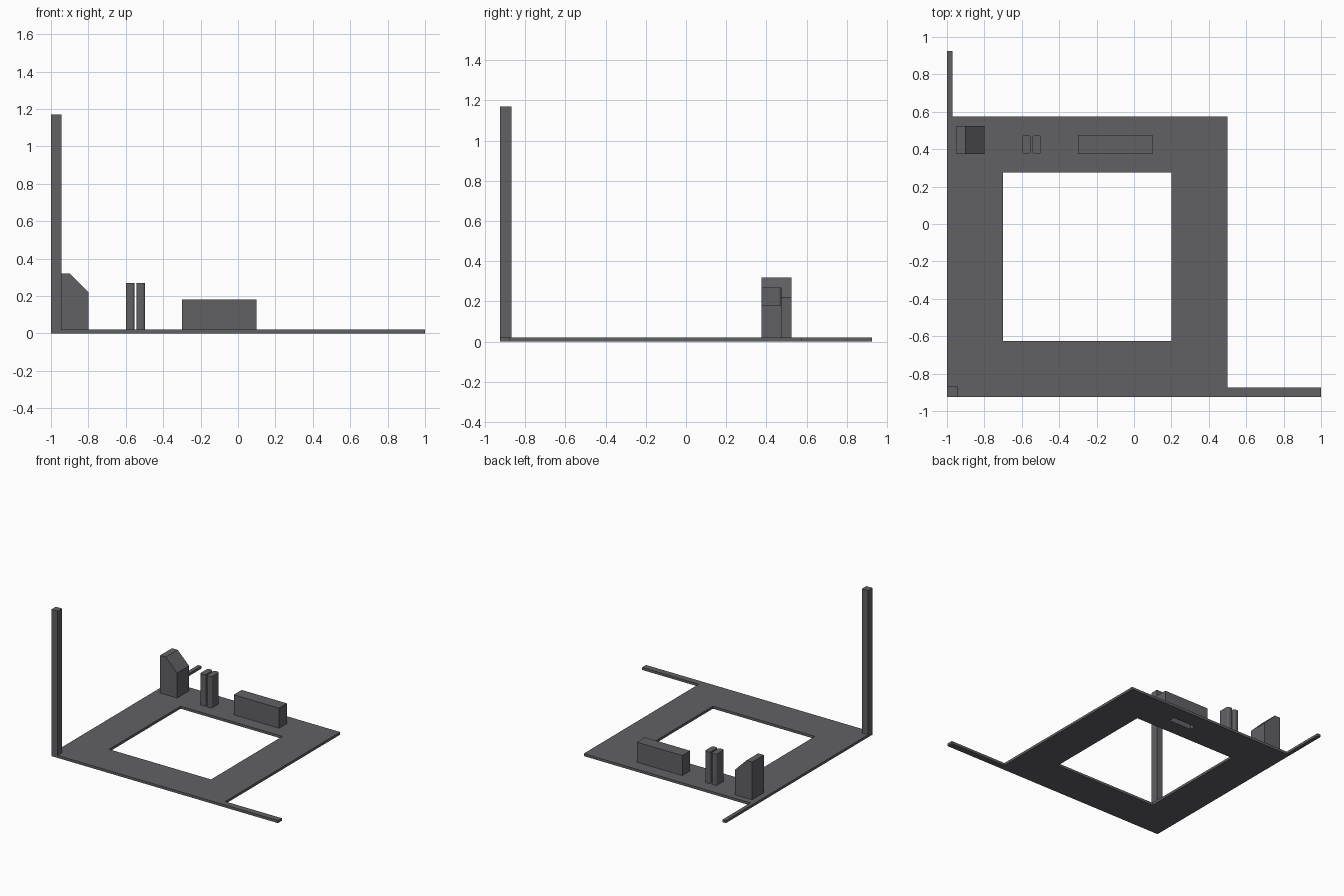
import bpy, bmesh, math

if "Cube" in bpy.data.objects:
    bpy.data.objects.remove(bpy.data.objects["Cube"])

mat = bpy.data.materials.new("dark_grey")
mat.diffuse_color = (0.12, 0.12, 0.13, 1)
mat.use_nodes = True
mat.node_tree.nodes["Principled BSDF"].inputs["Base Color"].default_value = mat.diffuse_color


def prism(name, pts, lo, hi, axis="z"):
    """Extrude a closed profile (xy along z, or xz along y) from lo to hi."""
    bm = bmesh.new()
    put = (lambda a, b: (a, b, lo)) if axis == "z" else (lambda a, b: (a, lo, b))
    face = bm.faces.new([bm.verts.new(put(a, b)) for a, b in pts])
    ext = bmesh.ops.extrude_face_region(bm, geom=[face])
    d = hi - lo
    verts = [v for v in ext["geom"] if isinstance(v, bmesh.types.BMVert)]
    bmesh.ops.translate(bm, verts=verts, vec=(0, 0, d) if axis == "z" else (0, d, 0))
    bmesh.ops.recalc_face_normals(bm, faces=bm.faces)
    me = bpy.data.meshes.new(name)
    bm.to_mesh(me)
    bm.free()
    me.materials.append(mat)
    ob = bpy.data.objects.new(name, me)
    bpy.context.collection.objects.link(ob)
    return ob


def box(name, x0, x1, y0, y1, z0, z1):
    return prism(name, [(x0, y0), (x1, y0), (x1, y1), (x0, y1)], z0, z1)


def rounded(x0, x1, y0, y1, r, n=4):
    """Rounded rectangle outline."""
    pts = []
    corners = [(x1 - r, y1 - r), (x0 + r, y1 - r), (x0 + r, y0 + r), (x1 - r, y0 + r)]
    for k, (cx, cy) in enumerate(corners):
        for i in range(n + 1):
            a = math.pi / 2 * (k + i / n)
            pts.append((cx + r * math.cos(a), cy + r * math.sin(a)))
    return pts


def cut(ob, cutter):
    m = ob.modifiers.new("cut", "BOOLEAN")
    m.operation, m.solver, m.object = "DIFFERENCE", "EXACT", cutter
    cutter.hide_render = True
    cutter.hide_set(True)


T = 0.02  # plate thickness

# Square frame plate with a window
plate = box("base_plate", -1, 0.5, -0.925, 0.575, 0, T)
cut(plate, box("window_cutter", -0.7, 0.2, -0.625, 0.275, -0.1, 0.1))

# Three arms along the axes
box("side_arm", 0.5, 1, -0.925, -0.875, 0, T)
box("rear_arm", -1, -0.97, 0.575, 0.925, 0, T)
box("corner_post", -1, -0.945, -0.925, -0.868, T, 1.17)

# Sloped-top block
prism("sloped_block", [(-0.95, T), (-0.8, T), (-0.8, 0.22), (-0.9, 0.32), (-0.95, 0.32)],
      0.375, 0.525, axis="y")

# Pair of rounded uprights
for i, x in enumerate((-0.6, -0.543)):
    up = prism(f"rounded_upright_{i + 1}", rounded(x, x + 0.047, 0.375, 0.475, 0.015), T, 0.27)

# Long block with a slot opening underneath through the plate
block = box("long_block", -0.3, 0.1, 0.375, 0.475, T, 0.18)
slot = box("slot_cutter", -0.2, 0, 0.4, 0.45, -0.05, 0.1)
for ob in (plate, block):
    cut(ob, slot)
